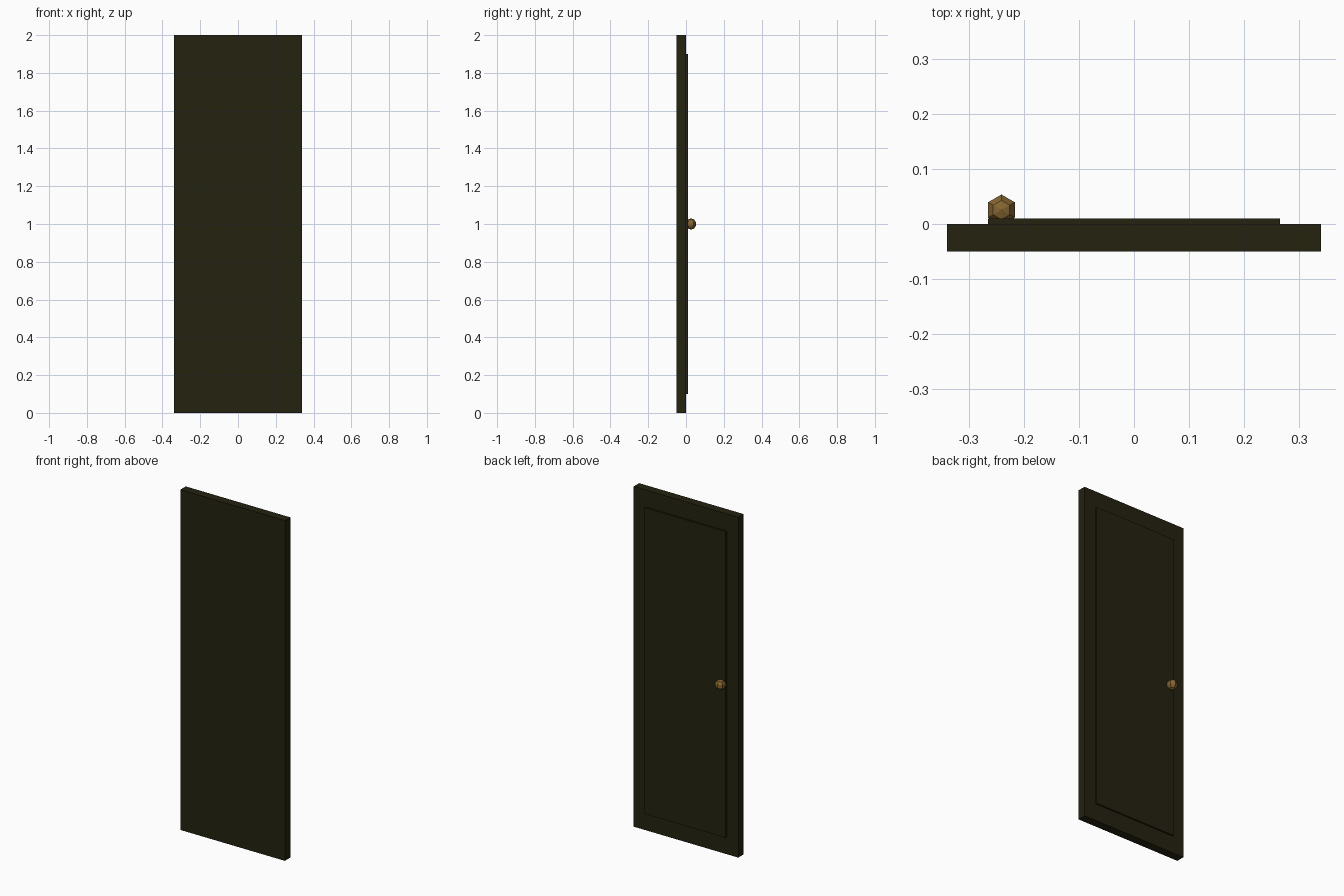
import bpy
from mathutils import Vector

if "Cube" in bpy.data.objects:
    bpy.data.objects.remove(bpy.data.objects["Cube"])


def material(name, rgb):
    m = bpy.data.materials.new(name)
    m.diffuse_color = (*rgb, 1)
    m.use_nodes = True
    m.node_tree.nodes["Principled BSDF"].inputs["Base Color"].default_value = m.diffuse_color
    return m


def box(name, lo, hi, mat):
    lo, hi = Vector(lo), Vector(hi)
    bpy.ops.mesh.primitive_cube_add(size=1, location=(lo + hi) / 2)
    ob = bpy.context.object
    ob.name = name
    ob.scale = hi - lo
    bpy.ops.object.transform_apply(location=False, rotation=False, scale=True)
    ob.data.materials.append(mat)
    return ob


wood = material("dark wood", (0.018, 0.016, 0.005))
brass = material("aged brass", (0.23, 0.13, 0.03))

# door slab and raised panel on the back
box("door_slab", (-0.34, -0.05, 0), (0.34, 0.0, 2), wood)
box("door_panel", (-0.265, -0.005, 0.1), (0.265, 0.01, 1.9), wood)

# faceted six-sided knob
bpy.ops.mesh.primitive_uv_sphere_add(segments=6, ring_count=5, radius=0.0295,
                                     location=(-0.241, 0.0255, 1.0))
knob = bpy.context.object
knob.name = "door_knob"
knob.data.materials.append(brass)
